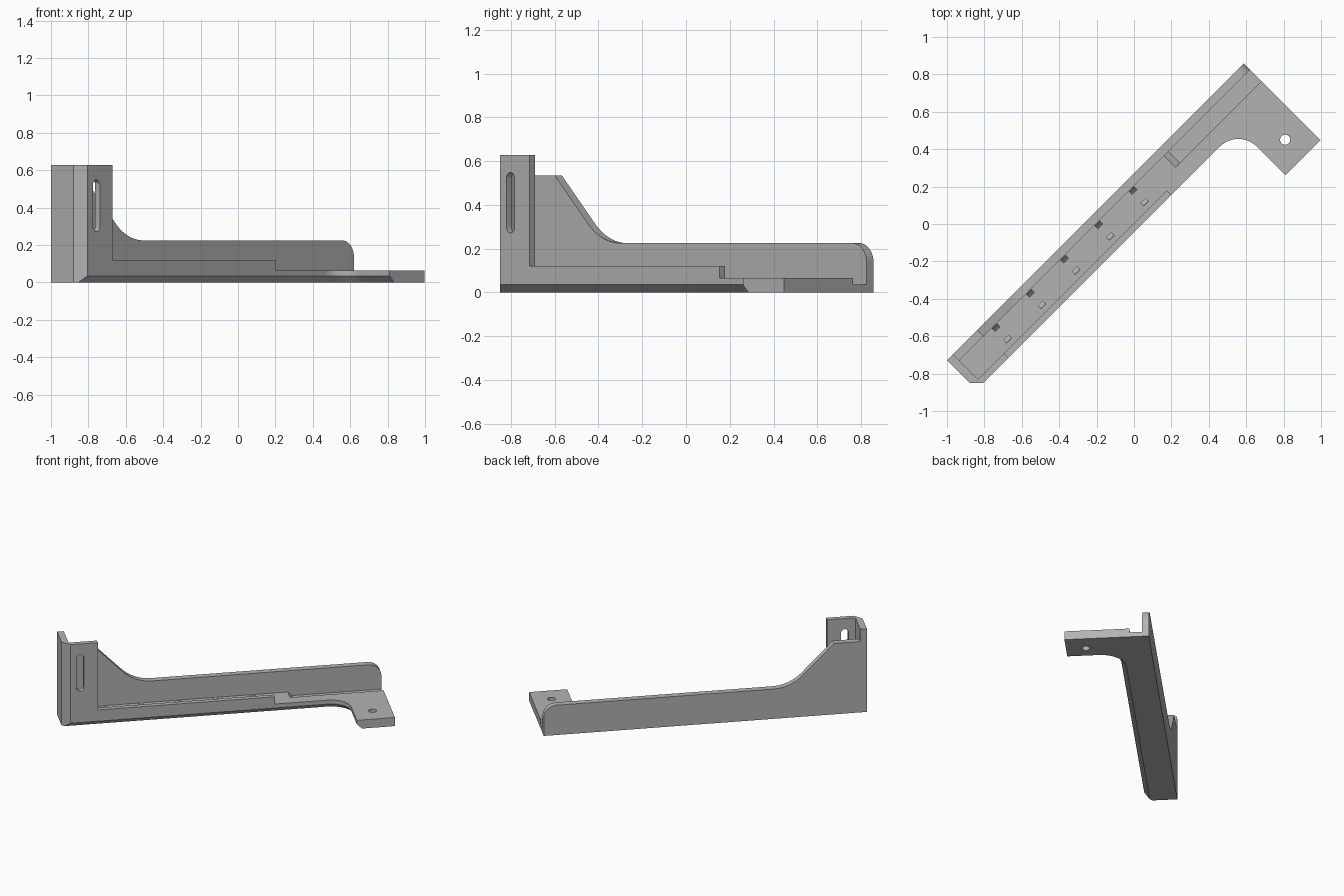
import bpy, bmesh, math
from math import pi, sin, cos

cube = bpy.data.objects.get("Cube")
if cube:
    bpy.data.objects.remove(cube, do_unlink=True)

grey = bpy.data.materials.new("light_grey")
grey.use_nodes = True
grey.diffuse_color = (0.45, 0.45, 0.45, 1)
grey.node_tree.nodes["Principled BSDF"].inputs["Base Color"].default_value = grey.diffuse_color

# Bracket frame: u runs along the rail, v across it, z up; turned 45 degrees
S = math.sqrt(0.5)
END, BACK, FRONT = 1.022, 0.191, -0.032
WALL_IN, LIP_IN, FLOOR = 0.145, 0.003, 0.065


def to_world(u, v, z):
    return ((u - v) * S, (u + v) * S, z)


def loft(name, rings):
    """Closed solid through rings of (u, v, z) points."""
    bm = bmesh.new()
    loops = [[bm.verts.new(to_world(*p)) for p in ring] for ring in rings]
    for a, b in zip(loops, loops[1:]):
        for i in range(len(a)):
            j = (i + 1) % len(a)
            bm.faces.new((a[i], a[j], b[j], b[i]))
    bm.faces.new(loops[0][::-1])
    bm.faces.new(loops[-1])
    bmesh.ops.recalc_face_normals(bm, faces=bm.faces[:])
    mesh = bpy.data.meshes.new(name)
    bm.to_mesh(mesh)
    bm.free()
    mesh.materials.append(grey)
    obj = bpy.data.objects.new(name, mesh)
    bpy.context.collection.objects.link(obj)
    return obj


def prism(name, pts, lo, hi, axis):
    """Extrude a 2D profile along axis u, v or z."""
    place = {"u": lambda p, h: (h, p[0], p[1]),
             "v": lambda p, h: (p[0], h, p[1]),
             "z": lambda p, h: (p[0], p[1], h)}[axis]
    return loft(name, [[place(p, h) for p in pts] for h in (lo, hi)])


def arc(cx, cy, r, a0, a1, n=16):
    return [(cx + r * cos(a0 + (a1 - a0) * i / n),
             cy + r * sin(a0 + (a1 - a0) * i / n)) for i in range(n + 1)]


def activate(obj):
    bpy.ops.object.select_all(action="DESELECT")
    obj.select_set(True)
    bpy.context.view_layer.objects.active = obj


def cut(obj, cutter):
    cutter.hide_render = True
    mod = obj.modifiers.new("cut", "BOOLEAN")
    mod.operation = "DIFFERENCE"
    mod.solver = "EXACT"
    mod.object = cutter
    activate(obj)
    bpy.ops.object.modifier_apply(modifier=mod.name)
    bpy.data.objects.remove(cutter, do_unlink=True)


# Base plate with the mounting tab and a chamfered lower edge
def outline(inset, z):
    edge, tab_u, r = FRONT + inset, 0.757 + inset, 0.14 + inset
    pts = [(-1.223, WALL_IN), (-1.223, 0.021), (-1.202 - edge, edge)]
    pts += arc(0.617, FRONT - 0.14, r, pi / 2, 0)
    pts += [(tab_u, -0.389), (END, -0.389), (END, WALL_IN)]
    return [(u, v, z) for u, v in pts]


base = loft("base_plate", [outline(0.035, 0), outline(0, 0.035), outline(0, FLOOR)])

# Groove beside the wall, ending in a ramp
cut(base, prism("groove_cutter",
                [(0.403, 0.035), (1.1, 0.035), (1.1, 0.1), (0.333, 0.1)],
                0.057, 0.2, "v"))
# Screw hole in the tab
cut(base, prism("hole_cutter", arc(0.89, -0.253, 0.027, 0, 2 * pi, 32)[:-1], -0.1, 0.2, "z"))
# Curved tie tunnels under the channel floor
for i in range(5):
    u = -0.913 + 0.259 * i
    ring = arc(0.086, 0.067, 0.055, pi, 2 * pi) + arc(0.086, 0.067, 0.033, 2 * pi, pi)
    cut(base, prism("tunnel_cutter", ring, u - 0.018, u + 0.018, "u"))

# Rear wall with sweeping shoulder and rounded end
profile = [(-1.223, 0), (END, 0)]
profile += arc(END - 0.09, 0.135, 0.09, 0, pi / 2)
profile += arc(-0.57, 0.515, 0.29, -pi / 2, -0.75 * pi)
profile += [(-0.994, 0.535), (-1.177, 0.535), (-1.177, FLOOR), (-1.223, FLOOR)]
wall = prism("rear_wall", profile, WALL_IN, BACK, "v")

# Low lip along the front of the channel
lip = prism("front_lip", [(-0.98, FLOOR), (0.25, FLOOR), (0.25, 0.12), (-0.98, 0.12)],
            FRONT, LIP_IN, "v")

# Tall corner post with a rounded slot
corner = [(-1.223, BACK), (-1.223, 0.021), (-1.17, FRONT), (-0.98, FRONT),
          (-0.98, LIP_IN), (-1.177, LIP_IN), (-1.177, BACK)]
post = prism("corner_post", corner, FLOOR, 0.628, "z")
slot = arc(-1.103, 0.522, 0.026, 0, pi) + arc(-1.103, 0.298, 0.026, pi, 2 * pi)
cut(post, prism("slot_cutter", slot, -0.1, 0.06, "v"))

for obj in (base, wall, lip, post):
    activate(obj)
    bpy.ops.object.shade_smooth_by_angle(angle=math.radians(25))
